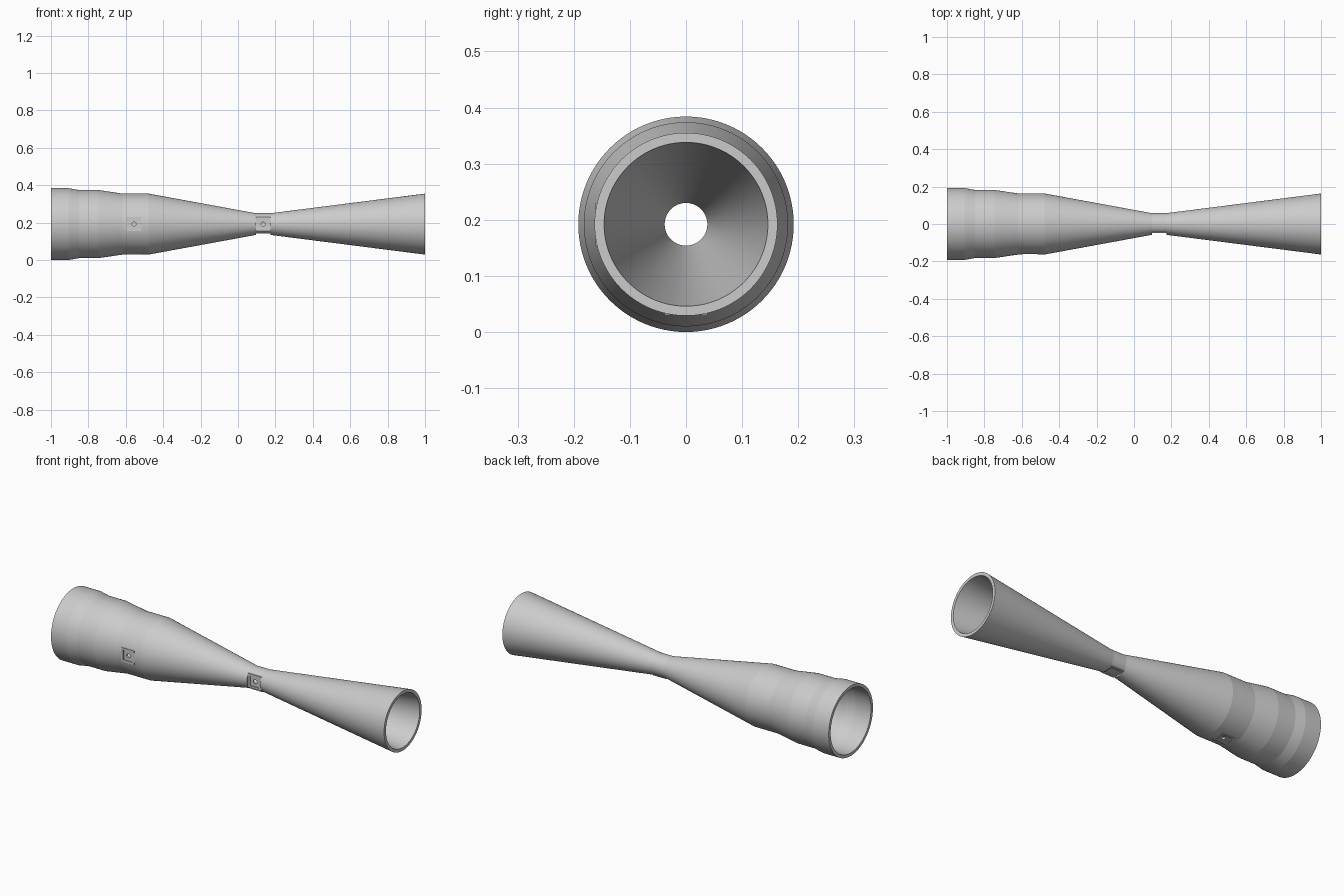
import bpy, bmesh, math
from mathutils import Matrix, Vector

if "Cube" in bpy.data.objects:
    bpy.data.objects.remove(bpy.data.objects["Cube"], do_unlink=True)

AXIS_Z = 0.192
SEGMENTS = 96

# Plain metal colour
grey = bpy.data.materials.new("plain grey")
grey.use_nodes = True
colour = (0.6, 0.6, 0.6, 1)
grey.diffuse_color = colour
grey.node_tree.nodes["Principled BSDF"].inputs["Base Color"].default_value = colour


def to_object(name, bm):
    bmesh.ops.recalc_face_normals(bm, faces=bm.faces)
    mesh = bpy.data.meshes.new(name)
    bm.to_mesh(mesh)
    bm.free()
    mesh.materials.append(grey)
    obj = bpy.data.objects.new(name, mesh)
    bpy.context.collection.objects.link(obj)
    return obj


def lathe(name, profile):
    """Revolve a closed (x, radius) outline around the tube axis."""
    bm = bmesh.new()
    rings = []
    for i in range(SEGMENTS):
        a = math.tau * i / SEGMENTS
        rings.append([bm.verts.new((x, r * math.cos(a), AXIS_Z + r * math.sin(a)))
                      for x, r in profile])
    n = len(profile)
    for i, ring in enumerate(rings):
        nxt = rings[(i + 1) % SEGMENTS]
        for j in range(n):
            k = (j + 1) % n
            bm.faces.new((ring[j], ring[k], nxt[k], nxt[j]))
    return to_object(name, bm)


def block(name, x, turn, low, high, half_x, half_w, sides=4):
    """Box or drill standing radially on the axis, from low to high radius."""
    bm = bmesh.new()
    if sides == 4:
        bmesh.ops.create_cube(bm, size=1)
        size = (2 * half_x, 2 * half_w, high - low)
    else:
        bmesh.ops.create_cone(bm, cap_ends=True, segments=sides,
                              radius1=half_x, radius2=half_x, depth=1)
        size = (1, 1, high - low)
    bm.transform(Matrix.Translation((x, 0, AXIS_Z))
                 @ Matrix.Rotation(turn, 4, 'X')
                 @ Matrix.Translation((0, 0, (low + high) / 2))
                 @ Matrix.Diagonal(Vector(size)).to_4x4())
    return to_object(name, bm)


def combine(target, tool, operation):
    mod = target.modifiers.new(operation.lower(), 'BOOLEAN')
    mod.operation = operation
    mod.solver = 'EXACT'
    mod.object = tool
    tool.hide_render = True
    bpy.context.view_layer.objects.active = target
    bpy.ops.object.modifier_apply(modifier=mod.name)
    bpy.data.objects.remove(tool, do_unlink=True)


# Tube wall: stepped inlet, converging cone, throat, diverging cone
outer = [(-1, 0.192), (-0.905, 0.192), (-0.85, 0.182), (-0.745, 0.182),
         (-0.617, 0.163), (-0.478, 0.163), (0.095, 0.058), (0.174, 0.058), (1, 0.163)]
bore = [(1, 0.146), (0.174, 0.038), (0.095, 0.038), (-0.478, 0.146), (-0.617, 0.146),
        (-0.745, 0.165), (-0.85, 0.165), (-0.905, 0.175), (-1, 0.175)]
tube = lathe("flow_tube", outer + bore)

# Flat tapping pads on the front and underside, each with a pocket and drilled hole
for x, face, bore_r, top in ((-0.556, 0.1615, 0.146, 0.2), (0.1345, 0.049, 0.038, 0.1)):
    for turn in (math.pi / 2, math.pi):
        combine(tube, block("spot_face", x, turn, face, top, 0.0395, 0.06), 'DIFFERENCE')
        combine(tube, block("pad", x, turn, bore_r + 0.004, face, 0.039, 0.038), 'UNION')
        combine(tube, block("pocket", x, turn, face - 0.005, top, 0.0275, 0.0275), 'DIFFERENCE')
        combine(tube, block("tap_hole", x, turn, bore_r - 0.02, top, 0.011, 0.011, 16),
                'DIFFERENCE')

# Smooth barrel with crisp breaks
bpy.ops.object.select_all(action='DESELECT')
tube.select_set(True)
bpy.context.view_layer.objects.active = tube
bpy.ops.object.shade_smooth_by_angle(angle=math.radians(6))
